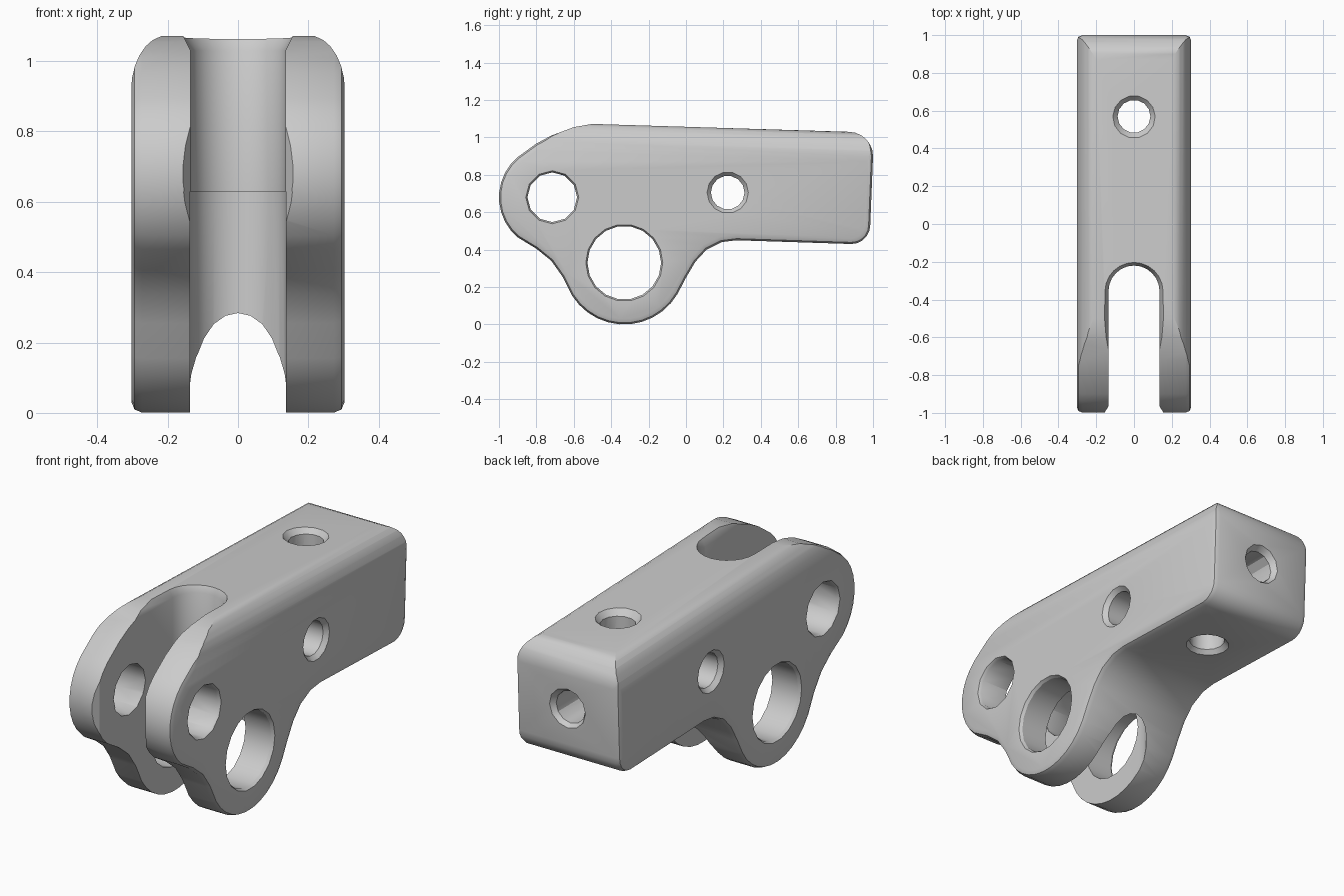
import bpy, bmesh, math
from mathutils import Vector

if "Cube" in bpy.data.objects:
    bpy.data.objects.remove(bpy.data.objects["Cube"])


def arc(cu, cv, r, a0, a1, n, rv=None):
    rv = r if rv is None else rv
    return [(cu + r * math.cos(math.radians(a0 + (a1 - a0) * i / n)),
             cv + rv * math.sin(math.radians(a0 + (a1 - a0) * i / n))) for i in range(n + 1)]


def to_object(name, bm):
    bmesh.ops.recalc_face_normals(bm, faces=bm.faces)
    me = bpy.data.meshes.new(name)
    bm.to_mesh(me)
    bm.free()
    ob = bpy.data.objects.new(name, me)
    bpy.context.collection.objects.link(ob)
    return ob


def loft(name, rings, bevel=0):
    """Closed solid through a list of rings; optionally round the two end rims."""
    bm = bmesh.new()
    loops = [[bm.verts.new(p) for p in ring] for ring in rings]
    n = len(loops[0])
    for a, b in zip(loops, loops[1:]):
        for i in range(n):
            bm.faces.new((a[i], a[(i + 1) % n], b[(i + 1) % n], b[i]))
    caps = [bm.faces.new(loops[0]), bm.faces.new(loops[-1])]
    bmesh.ops.recalc_face_normals(bm, faces=bm.faces)
    if bevel:
        rim = [e for f in caps for e in f.edges]
        bmesh.ops.bevel(bm, geom=rim, offset=bevel, segments=2, profile=0.5, affect='EDGES')
    return to_object(name, bm)


def hole(name, centre, axis, rings, sides):
    """Turned cutter: rings are (distance along axis, radius)."""
    other = [i for i in range(3) if i != axis]
    out = []
    for t, r in rings:
        ring = []
        for u, v in arc(0, 0, r, 0, 360, sides)[:-1]:
            p = Vector(centre)
            p[axis] += t
            p[other[0]] += u
            p[other[1]] += v
            ring.append(p)
        out.append(ring)
    return loft(name, out)


def slot(name, half, end, levels):
    """Vertical slot with a round back end and a flared mouth; levels are (z, widening)."""
    rings = []
    for z, w in levels:
        h = half + w
        plan = [(-h - 0.04, -1.2), (h + 0.04, -1.2), (h + 0.04, -1.03), (h, -0.965)]
        plan += arc(0, end - half, h, 0, 180, 12)
        plan += [(-h, -0.965), (-h - 0.04, -1.03)]
        rings.append([(x, y, z) for x, y in plan])
    return loft(name, rings)


# Side profile of the bracket: nose, lower lug, back corners, top
HALF = 0.303
profile = arc(-0.72, 0.68, 0.28, 130, 230, 9)
profile += [(-0.8, 0.405), (-0.72, 0.34), (-0.66, 0.255)]
profile += arc(-0.33, 0.33, 0.33, 212, 330, 11)
profile += [(0.0, 0.25), (0.05, 0.335), (0.11, 0.40), (0.19, 0.44), (0.27, 0.45)]
profile += arc(0.885, 0.53, 0.10, 270, 360, 5)
profile += arc(0.87, 0.90, 0.13, 0, 90, 6)
profile += [(-0.5, 1.072), (-0.6, 1.055), (-0.72, 1.01), (-0.8, 0.967)]
body = loft("clevis_bracket", [[(x, y, z) for y, z in profile] for x in (-HALF, HALF)], 0.03)

# Envelope that rounds the long upper edges
section = []
for y in (-1.1, 1.1):
    top = 1.059 - 0.032 * y
    pts = [(-0.304, -0.2), (0.304, -0.2)]
    pts += arc(0.194, top - 0.17, 0.11, 0, 90, 7, 0.17)
    pts += arc(-0.194, top - 0.17, 0.11, 90, 180, 7, 0.17)
    section.append([(x, y, z) for x, z in pts])
envelope = loft("rounding_envelope", section)

# Fork slot (deeper underneath), cross holes, vertical hole and end hole
side_rings = [(-0.325, 0.13), (-0.28, 0.09), (0.28, 0.09), (0.325, 0.13)]


def lug_rings(r):
    return [(-0.325, r + 0.022), (-0.288, r), (0.288, r), (0.325, r + 0.022)]


cutters = [
    (envelope, 'INTERSECT'),
    (slot("upper_slot", 0.135, -0.22, [(0.4, 0), (1.03, 0), (1.10, 0.035)]), 'DIFFERENCE'),
    (slot("lower_slot", 0.137, 0.02, [(-0.1, 0), (0.63, 0)]), 'DIFFERENCE'),
    (hole("nose_hole", (0, -0.715, 0.68), 0, lug_rings(0.133), 12), 'DIFFERENCE'),
    (hole("lug_hole", (0, -0.33, 0.33), 0, lug_rings(0.197), 18), 'DIFFERENCE'),
    (hole("side_hole", (0, 0.223, 0.705), 0, side_rings, 14), 'DIFFERENCE'),
    (hole("vertical_hole", (0, 0.57, 0), 2,
          [(0.42, 0.125), (0.465, 0.087), (1.01, 0.087), (1.06, 0.13)], 14), 'DIFFERENCE'),
    (hole("end_hole", (0, 0, 0.72), 1, [(0.5, 0.085), (0.965, 0.085), (1.02, 0.125)], 12), 'DIFFERENCE'),
]
for cutter, operation in cutters:
    mod = body.modifiers.new(cutter.name, 'BOOLEAN')
    mod.object = cutter
    mod.operation = operation
    mod.solver = 'EXACT'
    cutter.hide_render = True

# Bake the cuts and remove the cutters
bpy.context.view_layer.update()
deps = bpy.context.evaluated_depsgraph_get()
mesh = bpy.data.meshes.new_from_object(body.evaluated_get(deps))
body.modifiers.clear()
body.data = mesh
for cutter, _ in cutters:
    bpy.data.objects.remove(cutter)

bpy.context.view_layer.objects.active = body
body.select_set(True)
bpy.ops.object.shade_smooth_by_angle(angle=math.radians(30))
